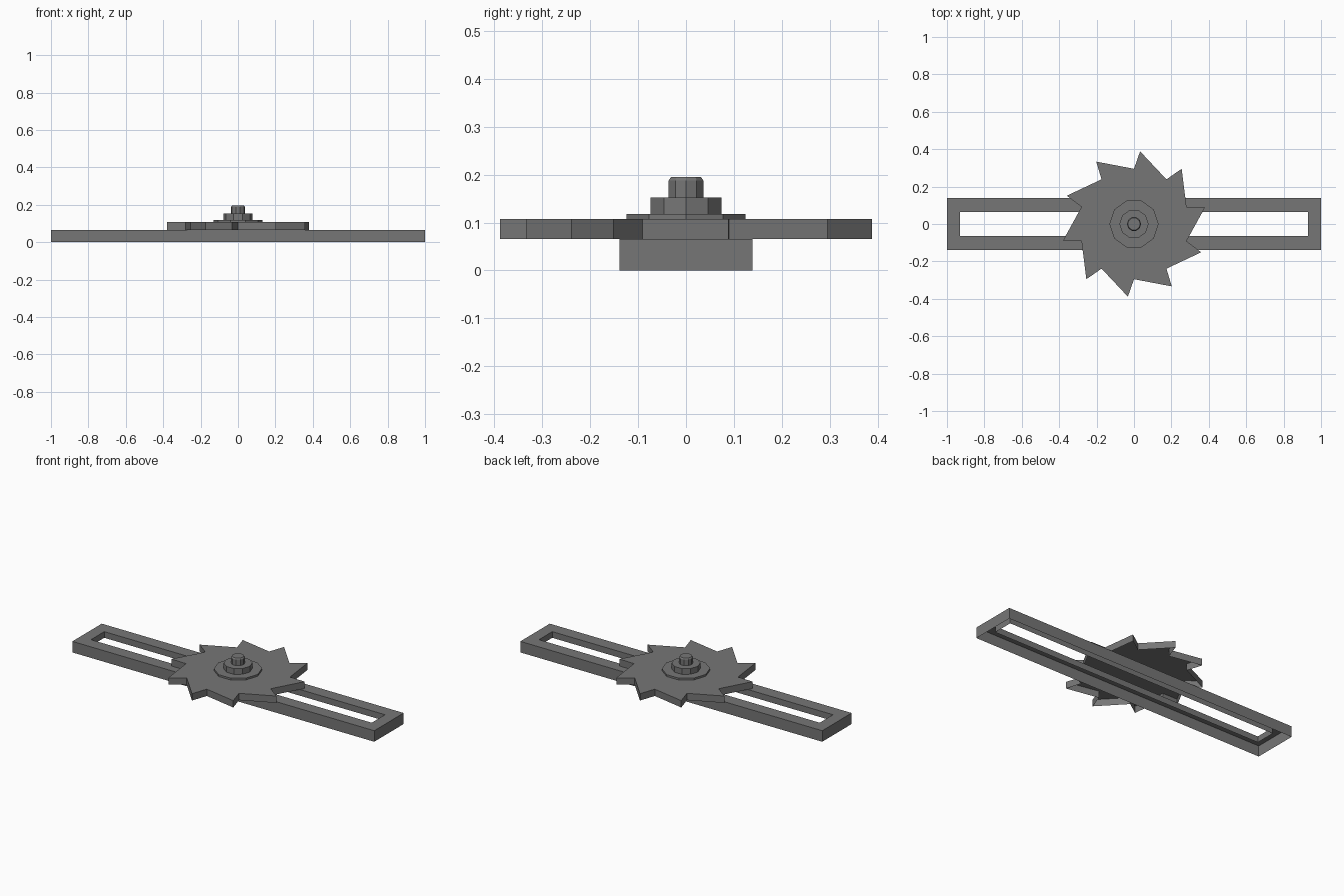
import bpy
from math import cos, sin, radians

cube = bpy.data.objects.get("Cube")
if cube:
    bpy.data.objects.remove(cube)

# One dark grey metal
steel = bpy.data.materials.new("dark_grey_steel")
GREY = (0.18, 0.18, 0.18, 1.0)
steel.diffuse_color = GREY
steel.use_nodes = True
steel.node_tree.nodes["Principled BSDF"].inputs["Base Color"].default_value = GREY


def skin(name, rings, capped):
    """Sheet through a stack of (outline, height) rings, open underneath."""
    n = len(rings[0][0])
    verts = [(x, y, z) for outline, z in rings for x, y in outline]
    faces = []
    for r in range(len(rings) - 1):
        for i in range(n):
            j = (i + 1) % n
            faces.append((r * n + i, r * n + j, (r + 1) * n + j, (r + 1) * n + i))
    if capped:
        faces.append(tuple(range(len(verts) - n, len(verts))))
    mesh = bpy.data.meshes.new(name)
    mesh.from_pydata(verts, [], faces)
    mesh.materials.append(steel)
    obj = bpy.data.objects.new(name, mesh)
    bpy.context.collection.objects.link(obj)


def polar(radius, degrees):
    a = radians(degrees)
    return radius * cos(a), radius * sin(a)


def decagon(radius):
    return [polar(radius, 36 * i) for i in range(10)]


def rectangle(x, y):
    return [(-x, -y), (x, -y), (x, y), (-x, y)]


BAR_TOP = 0.066
SLOT_LIP = 0.029
BLADE_TOP = 0.107
WASHER_TOP = 0.118
NUT_TOP = 0.152
BOLT_TOP = 0.195

# Slotted bar: pressed channel with a shallower lip around the slot
outer = rectangle(1.0, 0.139)
slot = rectangle(0.93, 0.063)
skin("slotted_bar", [(outer, 0), (outer, BAR_TOP), (slot, BAR_TOP), (slot, SLOT_LIP)],
     capped=False)

# Ten-toothed blade: each tip is followed by its valley
teeth = []
for k in range(10):
    teeth.append(polar(0.39, 13.2 + 36 * k))
    teeth.append(polar(0.295, 18 + 36 * k))
skin("toothed_blade", [(teeth, BAR_TOP), (teeth, BLADE_TOP)], capped=True)

# Washer, nut and chamfered bolt
washer = decagon(0.131)
nut = decagon(0.078)
bolt = decagon(0.038)
skin("washer", [(washer, BLADE_TOP), (washer, WASHER_TOP)], capped=True)
skin("nut", [(nut, WASHER_TOP), (nut, NUT_TOP)], capped=True)
skin("bolt_end", [(bolt, NUT_TOP), (bolt, BOLT_TOP - 0.007), (decagon(0.033), BOLT_TOP)],
     capped=True)
